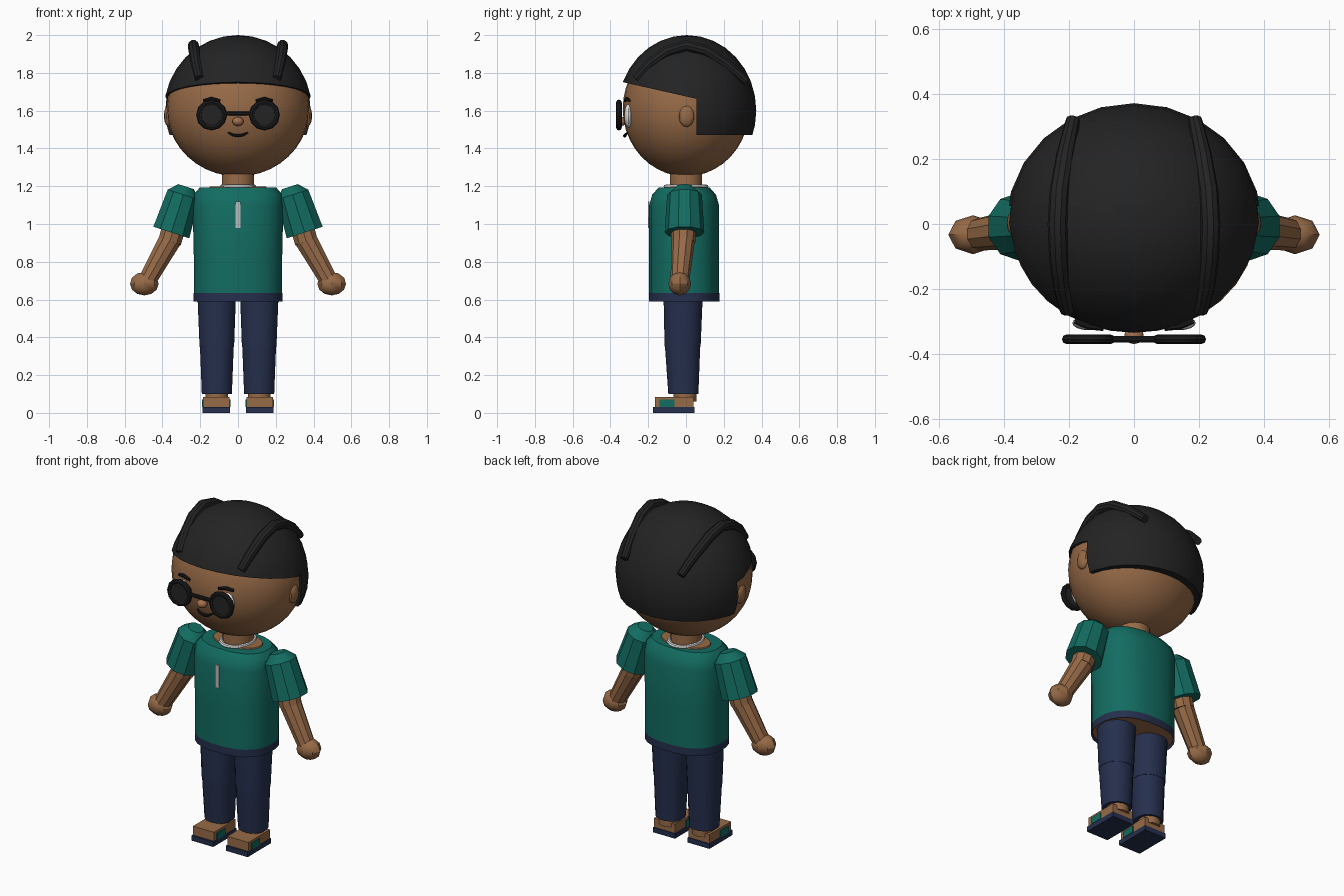
import bpy, bmesh, math
from mathutils import Vector, Matrix

cube = bpy.data.objects.get("Cube")
if cube:
    bpy.data.objects.remove(cube, do_unlink=True)

X, Y = Vector((1, 0, 0)), Vector((0, 1, 0))
parts = []


def material(name, r, g, b):
    m = bpy.data.materials.new(name)
    m.use_nodes = True
    m.diffuse_color = (r, g, b, 1)
    bsdf = next(n for n in m.node_tree.nodes if n.type == 'BSDF_PRINCIPLED')
    bsdf.inputs["Base Color"].default_value = (r, g, b, 1)
    bsdf.inputs["Roughness"].default_value = 0.8
    return m


skin = material("brown skin", .31, .145, .063)
nose_skin = material("warm nose", .38, .165, .075)
teal = material("teal cloth", .006, .15, .12)
navy = material("navy cloth", .019, .029, .075)
black = material("black hair", .017, .017, .017)
frame = material("black frame", .010, .010, .011)
white = material("white", .75, .75, .75)
grey = material("light grey", .5, .5, .5)


def finish(name, bm, mat):
    bmesh.ops.recalc_face_normals(bm, faces=bm.faces)
    mesh = bpy.data.meshes.new(name)
    bm.to_mesh(mesh)
    bm.free()
    mesh.materials.append(mat)
    ob = bpy.data.objects.new(name, mesh)
    bpy.context.collection.objects.link(ob)
    parts.append(ob)
    return ob


def ellipsoid(name, centre, radii, mat, seg=24, rings=16, cuts=()):
    """Ellipsoid, cut by (point, normal) planes; the normal side is kept."""
    bm = bmesh.new()
    bmesh.ops.create_uvsphere(bm, u_segments=seg, v_segments=rings, radius=1)
    bmesh.ops.transform(bm, verts=bm.verts,
                        matrix=Matrix.Translation(centre) @ Matrix.Diagonal((*radii, 1)))
    for point, normal in cuts:
        bmesh.ops.bisect_plane(bm, geom=bm.verts[:] + bm.edges[:] + bm.faces[:],
                               plane_co=point, plane_no=normal, clear_inner=True)
        bmesh.ops.holes_fill(bm, edges=[e for e in bm.edges if e.is_boundary])
    return finish(name, bm, mat)


def box(name, lo, hi, mat):
    lo, hi = Vector(lo), Vector(hi)
    bm = bmesh.new()
    bmesh.ops.create_cube(bm, size=1)
    bmesh.ops.transform(bm, verts=bm.verts, matrix=Matrix.Translation((lo + hi) / 2)
                        @ Matrix.Diagonal((*(hi - lo), 1)))
    return finish(name, bm, mat)


def loft(name, path, radii, mat, n=12, ref=Y, power=2, caps=True):
    """Sweep an oval or rounded-square section along a path."""
    path = [Vector(p) for p in path]
    bm = bmesh.new()
    rows = []
    for i, p in enumerate(path):
        t = (path[min(i + 1, len(path) - 1)] - path[max(i - 1, 0)]).normalized()
        u = ref.cross(t).normalized()
        v = t.cross(u)
        r = radii[i]
        rx, ry = r if isinstance(r, tuple) else (r, r)
        row = []
        for k in range(n):
            a = math.tau * (k + .5) / n
            c, s = math.cos(a), math.sin(a)
            c = math.copysign(abs(c) ** (2 / power), c)
            s = math.copysign(abs(s) ** (2 / power), s)
            row.append(bm.verts.new(p + u * c * rx + v * s * ry))
        rows.append(row)
    for a, b in zip(rows, rows[1:]):
        for k in range(n):
            j = (k + 1) % n
            bm.faces.new((a[k], a[j], b[j], b[k]))
    if caps:
        bm.faces.new(rows[0][::-1])
        bm.faces.new(rows[-1])
    return finish(name, bm, mat)


def torus(name, centre, major, minor, mat, scale=(1, 1, 1), rot=0, seg=16):
    bpy.ops.mesh.primitive_torus_add(location=centre, rotation=(rot, 0, 0), major_radius=major,
                                     minor_radius=minor, major_segments=seg, minor_segments=8)
    ob = bpy.context.object
    ob.name, ob.scale = name, scale
    ob.data.materials.append(mat)
    parts.append(ob)


# Head, hair and neck
ellipsoid("head", (0, 0, 1.61), (.378, .335, .358), skin, 32, 20)
hair_centre, hair_size = (0, .005, 1.6), (.392, .367, .4)
ellipsoid("hair_front", hair_centre, hair_size, black,
          cuts=[((0, -.33, 1.75), (0, .226, 1)), ((0, .055, 1.6), (0, -1, 0))])
ellipsoid("hair_back", hair_centre, hair_size, black,
          cuts=[((0, 0, 1.47), (0, 0, 1)), ((0, .055, 1.6), (0, 1, 0))])
loft("neck", [(0, 0, 1.15), (0, 0, 1.29)], [.087, .087], skin, 16)

# Face
ellipsoid("nose", (0, -.342, 1.543), (.03, .028, .024), nose_skin, 12, 8)
loft("mouth", [(-.052, -.311, 1.484), (-.028, -.321, 1.471), (0, -.324, 1.467),
               (.028, -.321, 1.471), (.052, -.311, 1.484)],
     [.005, .008, .009, .008, .005], frame, 8)
loft("glasses_bridge", [(-.07, -.355, 1.585), (.07, -.355, 1.585)], [.011, .011], frame, 8)

# Torso
shirt = [(.63, .235, .186), (.85, .236, .186), (1.1, .242, .186),
         (1.155, .236, .17), (1.192, .205, .137)]
loft("shirt", [(0, -.01, z) for z, _, _ in shirt], [(a, b) for _, a, b in shirt],
     teal, 24, power=2.4)
loft("neckline_skin", [(0, 0, 1.17), (0, 0, 1.198)], [(.165, .105), (.15, .095)], skin, 20)
torus("collar", (0, 0, 1.197), .098, .012, white, scale=(.88, 1.08, 1))
box("placket", (-.013, -.202, .98), (.013, -.193, 1.118), grey)
loft("waistband", [(0, -.01, .59), (0, -.01, .635)], [(.236, .188)] * 2, navy, 24,
     power=2.4, caps=False)
loft("hips", [(0, -.01, .603), (0, -.01, .64)], [(.228, .18)] * 2, skin, 24, power=2.4)

for s, side in ((1, "left"), (-1, "right")):
    # Hair strand and ear
    loft(side + "_hair_strand",
         [(s * .205, -.265, 1.77), (s * .222, -.19, 1.85), (s * .232, -.1, 1.915),
          (s * .236, 0, 1.945), (s * .23, .1, 1.92), (s * .212, .21, 1.85),
          (s * .188, .32, 1.755)],
         [.024, .028, .03, .03, .03, .028, .022], black, 10, ref=X)
    ellipsoid(side + "_ear", (s * .366, .003, 1.572), (.026, .042, .058), skin, 12, 10)

    # Eye, brow and spectacle
    ellipsoid(side + "_eye", (s * .14, -.305, 1.573), (.05, .022, .062), white, 16, 10)
    loft(side + "_brow", [(s * .095, -.322, 1.652), (s * .14, -.315, 1.663),
                          (s * .182, -.3, 1.654)], [.008, .011, .008], frame, 8)
    torus(side + "_rim", (s * .14, -.355, 1.577), .067, .015, frame, rot=math.pi / 2, seg=12)
    loft(side + "_lens", [(s * .14, -.364, 1.577), (s * .14, -.346, 1.577)],
         [.06, .06], black, 12, ref=X)

    # Sleeve, arm and hand
    hem = Vector((s * .353, -.008, .955))
    axis = Vector((s * -.305, 0, .953))
    loft(side + "_sleeve", [hem, hem + axis * .21, hem + axis * .255], [.105, .092, .045],
         teal, 10)
    loft(side + "_upper_arm", [(s * .362, -.015, .905), (s * .31, -.008, 1.08)],
         [.064, .068], skin, 10)
    loft(side + "_forearm", [(s * .478, -.032, .705), (s * .36, -.015, .915)],
         [.05, .062], skin, 10)
    ellipsoid(side + "_hand", (s * .496, -.033, .684), (.076, .06, .062), skin, 8, 6)

    # Trouser leg in two pieces
    loft(side + "_thigh", [(s * .112, -.018, .35), (s * .113, -.015, .632)],
         [(.093, .097), (.104, .106)], navy, 16, power=2.2)
    loft(side + "_shin", [(s * .112, -.014, .1), (s * .112, -.018, .353)],
         [(.081, .081), (.091, .095)], navy, 16, power=2.2)

    # Ankle, foot and sandal
    loft(side + "_ankle", [(s * .112, -.005, .06), (s * .112, -.005, .13)], [.062, .062], skin)
    box(side + "_foot", (s * .115 - .07, -.165, .028), (s * .115 + .07, .04, .084), skin)
    box(side + "_sole", (s * .115 - .073, -.176, 0), (s * .115 + .073, .045, .03), navy)
    for k, place in ((-1, "inner"), (1, "outer")):
        x = s * (.115 + k * .071)
        box(f"{side}_{place}_strap", (x - .004, -.14, .03), (x + .004, -.06, .07), teal)

# Smooth the rounded parts, keep the edges
bpy.ops.object.select_all(action='DESELECT')
for ob in parts:
    ob.select_set(True)
bpy.context.view_layer.objects.active = parts[0]
bpy.ops.object.shade_smooth_by_angle(angle=math.radians(32))
